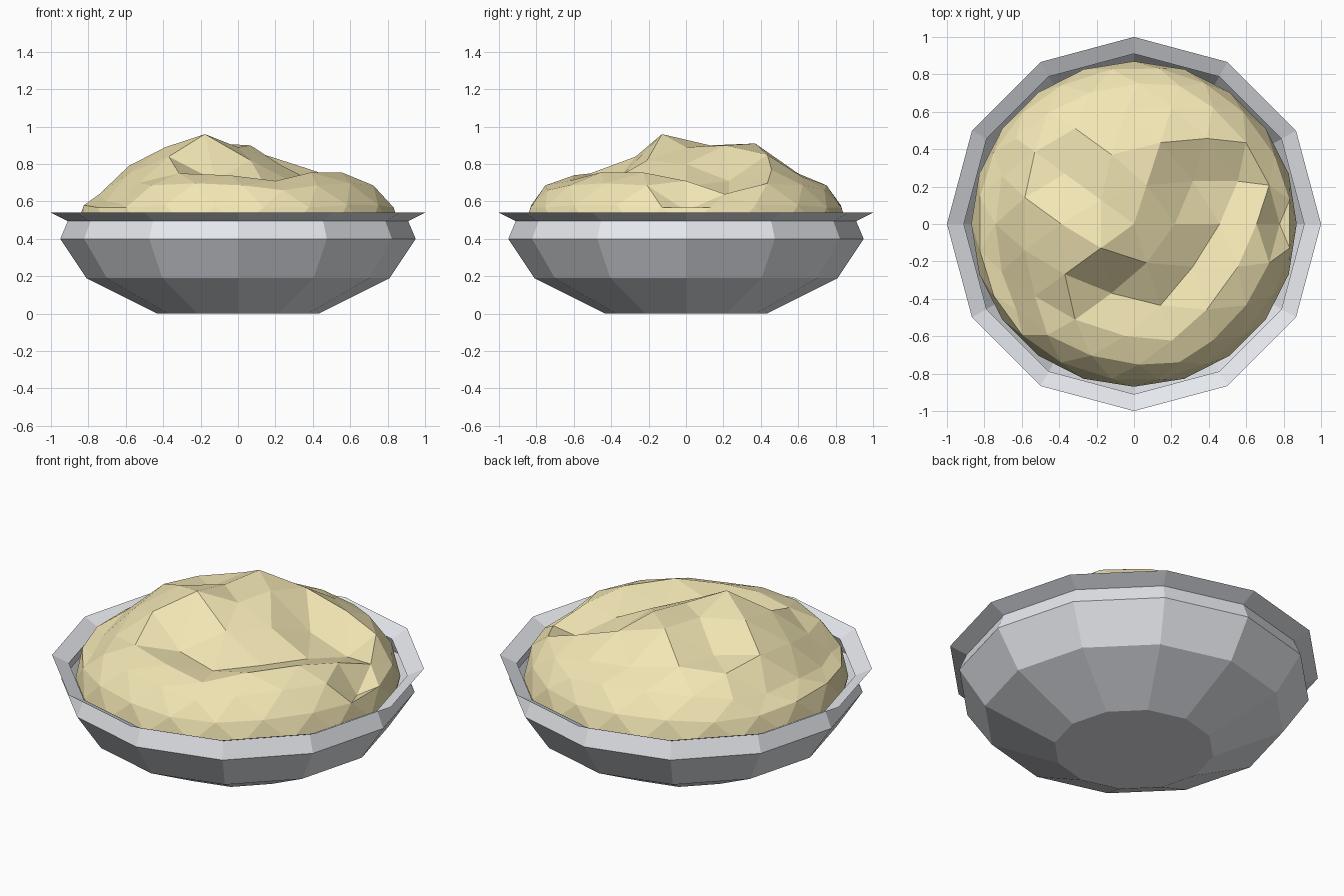
import bpy, bmesh
from math import cos, sin, pi, radians

if "Cube" in bpy.data.objects:
    bpy.data.objects.remove(bpy.data.objects["Cube"])


def add_object(name, bm, colour):
    bmesh.ops.recalc_face_normals(bm, faces=bm.faces)
    mesh = bpy.data.meshes.new(name)
    bm.to_mesh(mesh)
    bm.free()
    obj = bpy.data.objects.new(name, mesh)
    bpy.context.collection.objects.link(obj)
    mat = bpy.data.materials.new(name + "_colour")
    mat.diffuse_color = colour
    mat.use_nodes = True
    mat.node_tree.nodes["Principled BSDF"].inputs["Base Color"].default_value = mat.diffuse_color
    mesh.materials.append(mat)


# Bowl: thin twelve-sided shell with a waisted neck and flared rim
profile = [(0.43, 0.0), (0.81, 0.19), (0.95, 0.40), (0.91, 0.495), (1.0, 0.54)]
SIDES = 12
bm = bmesh.new()
rings = [[bm.verts.new((r * cos(2 * pi * i / SIDES), r * sin(2 * pi * i / SIDES), z))
          for i in range(SIDES)] for r, z in profile]
bm.faces.new(rings[0][::-1])
for low, high in zip(rings, rings[1:]):
    for i in range(SIDES):
        j = (i + 1) % SIDES
        bm.faces.new((low[i], low[j], high[j], high[i]))
add_object("bowl", bm, (0.78, 0.80, 0.84, 1))

# Dough mound: flattened icosphere with folds pushed in at chosen vertices
RADIUS, CENTRE, TOP, BOTTOM = 0.87, 0.45, 0.47, 0.40
bm = bmesh.new()
bmesh.ops.create_icosphere(bm, subdivisions=3, radius=1)
upper = [v for v in bm.verts if v.co.z > 0.1]
for v in bm.verts:
    v.co.x *= RADIUS
    v.co.y *= RADIUS
    v.co.z = CENTRE + v.co.z * (TOP if v.co.z > 0 else BOTTOM)

# (radius, angle in degrees, new height)
folds = [
    # peak and crown
    (0.0, 0, 0.89), (0.24, 216, 0.96), (0.24, 288, 0.82), (0.24, 0, 0.80),
    (0.24, 72, 0.90), (0.24, 144, 0.90), (0.41, 108, 0.91),
    (0.46, 72, 0.85), (0.46, 216, 0.84), (0.41, 180, 0.89),
    # sunken crease sweeping round the front and right
    (0.41, 252, 0.71), (0.46, 288, 0.69), (0.41, 324, 0.69), (0.46, 0, 0.68),
    (0.41, 36, 0.71), (0.62, 24, 0.63),
    # raised lip outside the crease
    (0.60, 240, 0.75), (0.60, 264, 0.74), (0.64, 288, 0.71), (0.61, 312, 0.755),
    (0.61, 336, 0.755), (0.64, 0, 0.71), (0.76, 18, 0.64),
    # dents on the crown, right, left and back
    (0.46, 144, 0.78), (0.61, 48, 0.77), (0.78, 0, 0.55),
    (0.78, 216, 0.59), (0.76, 198, 0.60), (0.76, 180, 0.64), (0.76, 162, 0.64),
    (0.64, 216, 0.70), (0.61, 192, 0.75), (0.64, 72, 0.73), (0.61, 96, 0.75),
]
rest = {v: v.co.copy() for v in upper}
for r, angle, z in folds:
    x, y = r * cos(radians(angle)), r * sin(radians(angle))
    v = min(upper, key=lambda w: (rest[w].x - x) ** 2 + (rest[w].y - y) ** 2)
    v.co.z = z
add_object("dough_mound", bm, (0.90, 0.80, 0.46, 1))
